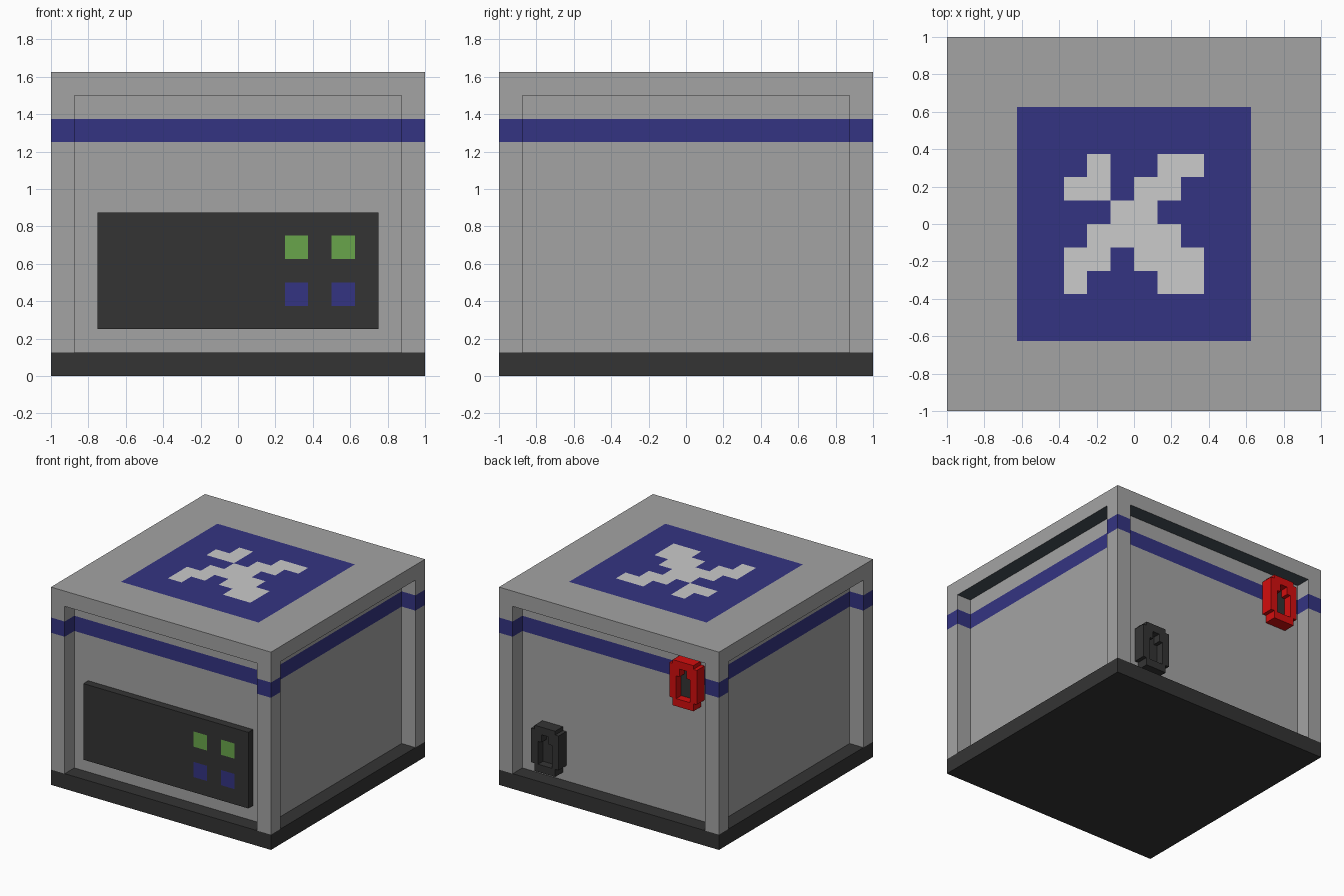
import bpy, bmesh
from mathutils import Vector

cube = bpy.data.objects.get("Cube")
if cube:
    bpy.data.objects.remove(cube, do_unlink=True)


def material(name, rgb):
    lin = [((c / 255 + 0.055) / 1.055) ** 2.4 if c > 10 else c / 255 / 12.92 for c in rgb]
    m = bpy.data.materials.new(name)
    m.use_nodes = True
    m.diffuse_color = (*lin, 1)
    bsdf = m.node_tree.nodes["Principled BSDF"]
    bsdf.inputs["Base Color"].default_value = (*lin, 1)
    bsdf.inputs["Roughness"].default_value = 0.8
    return m


GREY = material("casing grey", (164, 164, 164))
DARK = material("dark grey", (52, 52, 52))
BLUE = material("deep blue", (52, 52, 130))
LIGHT = material("light grey", (203, 203, 203))
GREEN = material("button green", (105, 165, 75))
RED = material("port red", (212, 14, 14))
SLATE = material("slate underside", (72, 82, 90))


def add_box(bm, lo, hi):
    """Append an axis-aligned box to a bmesh."""
    lo, hi = Vector(lo), Vector(hi)
    verts = bmesh.ops.create_cube(bm, size=1)["verts"]
    for v in verts:
        v.co = (lo + hi) / 2 + v.co * (hi - lo)


def build(name, boxes, mats, cuts=((), (), ()), rule=None):
    """Boxes joined in one object, cut along each axis, coloured by a rule."""
    bm = bmesh.new()
    for lo, hi in boxes:
        add_box(bm, lo, hi)
    for axis, values in enumerate(cuts):
        for value in values:
            co, no = Vector(), Vector()
            co[axis], no[axis] = value, 1
            bmesh.ops.bisect_plane(bm, geom=bm.verts[:] + bm.edges[:] + bm.faces[:],
                                   plane_co=co, plane_no=no)
    bm.normal_update()
    if rule:
        for f in bm.faces:
            f.material_index = rule(f.calc_center_median(), f.normal)
    mesh = bpy.data.meshes.new(name)
    bm.to_mesh(mesh)
    bm.free()
    for m in mats:
        mesh.materials.append(m)
    obj = bpy.data.objects.new(name, mesh)
    bpy.context.collection.objects.link(obj)
    return obj


P = 0.125  # grid step
I = 0.875  # inner wall position


# Base slab
build("base", [((-1, -1, 0), (1, 1, P))], [DARK])


# Corner posts and recessed walls, with the blue band running around both
def band(c, n):
    return 1 if 1.25 < c.z < 1.375 and abs(n.z) < 0.5 else 0


BAND_CUTS = ((), (), (1.25, 1.375))
build("walls", [((-I, -I, P), (I, I, 1.5))], [GREY, BLUE], BAND_CUTS, band)
for sx, x in (("right", -1), ("left", I)):
    for sy, y in (("front", -1), ("back", I)):
        build(f"{sy}_{sx}_post", [((x, y, P), (x + P, y + P, 1.5))],
              [GREY, BLUE], BAND_CUTS, band)

# Lid with a blue square and a light pixel pattern cut into its top
PATTERN = (" #  ##",
           "## ## ",
           "  ##  ",
           " #### ",
           "## ###",
           "#  ## ")
PATTERN = PATTERN[:5] + ("#  " .ljust(4) + "##",)


def lid_colour(c, n):
    if n.z < -0.5:
        return 3
    if n.z < 0.5 or max(abs(c.x), abs(c.y)) > 0.625:
        return 0
    col, row = int((c.x + 0.375) // P), int((0.375 - c.y) // P)
    inside = 0 <= col < 6 and 0 <= row < 6
    return 2 if inside and PATTERN[row][col] == "#" else 1


steps = [i * P for i in range(-5, 6)]
build("lid", [((-1, -1, 1.5), (1, 1, 1.625))], [GREY, BLUE, LIGHT, SLATE],
      (steps, steps, ()), lid_colour)


# Front control panel with four flat buttons
def panel_colour(c, n):
    if n.y > -0.5 or not (0.25 < c.x < 0.375 or 0.5 < c.x < 0.625):
        return 0
    return 1 if 0.625 < c.z < 0.75 else 2 if 0.375 < c.z < 0.5 else 0


build("control_panel", [((-0.75, -0.9375, 0.25), (0.75, -I, 0.875))],
      [DARK, GREEN, BLUE],
      ((0.25, 0.375, 0.5, 0.625), (), (0.375, 0.5, 0.625, 0.75)), panel_colour)

# Back ports: notched rings around a recessed dark plate
Q = P / 4


def port(name, x, z, mat):
    def block(x0, x1, z0, z1, y=0.975):
        return ((x + x0 * Q, I, z + z0 * Q), (x + x1 * Q, y, z + z1 * Q))
    ring = [block(-3, 3, 4, 6), block(-3, 3, -6, -4)]
    for s in (-1, 1):
        a, b = sorted((2 * s, 4 * s))
        ring.append(block(a, b, -4, 5))
        a, b = sorted((s, 2 * s))
        ring.append(block(a, b, 2, 4))
    build(name + "_ring", ring, [mat])
    build(name + "_socket", [block(-2, 2, -4, 4, 0.91)], [DARK])


port("input_port", 0.6, 0.375, DARK)
port("output_port", -0.656, 1.25, RED)
